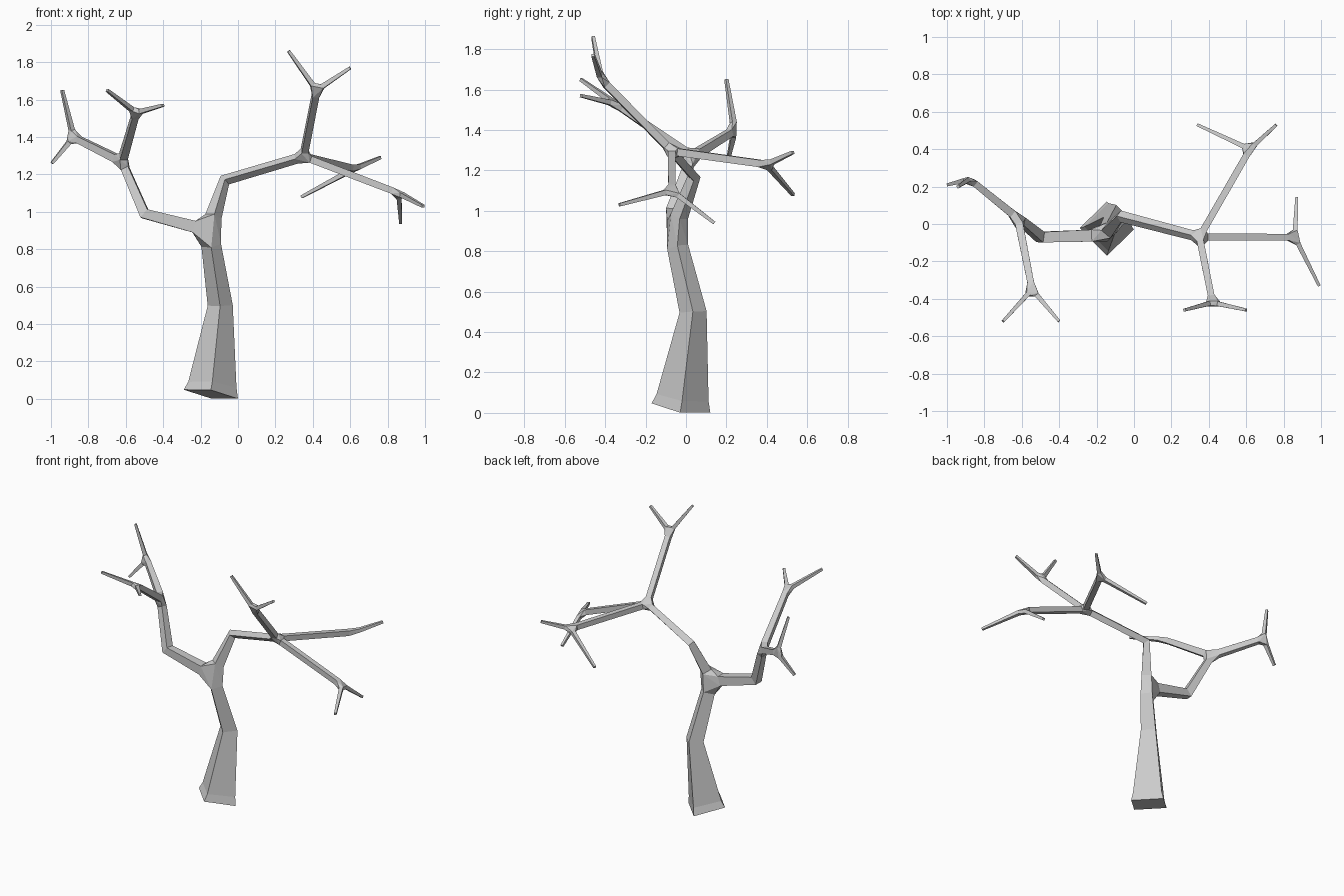
import bpy, bmesh, math
from mathutils import Vector

if "Cube" in bpy.data.objects:
    bpy.data.objects.remove(bpy.data.objects["Cube"])

bm = bmesh.new()


def ring(centre, u, n, r, roll):
    """Four-sided cross-section, u and n are perpendicular unit vectors."""
    v = n.cross(u)
    return [bm.verts.new(centre + r * (u * math.cos(a) + v * math.sin(a)))
            for a in (roll + k * math.pi / 2 for k in range(4))]


def grow(path, children=(), start_gap=0.0, base_normal=None):
    """Square tapering limb along path (x, y, z, radius); forks into children."""
    pts = [Vector(p[:3]) for p in path]
    rad = [p[3] for p in path]
    fork = pts[-1].copy()
    gap = 1.55 * rad[-1] if children else 0.0
    first = (pts[1] - pts[0]).normalized()
    last = (pts[-1] - pts[-2]).normalized()
    pts[0] = pts[0] + first * start_gap
    pts[-1] = pts[-1] - last * gap
    dirs = [base_normal or first]
    for i in range(1, len(pts) - 1):
        dirs.append(((pts[i] - pts[i - 1]).normalized()
                     + (pts[i + 1] - pts[i]).normalized()).normalized())
    dirs.append(last)

    # carry the section along the limb without twisting it
    n = dirs[0]
    if base_normal:
        u, roll = (Vector((1, 0, 0)) - n * n.x).normalized(), 0.0
    else:
        u, roll = n.cross(Vector((0, 0, 1))).normalized(), math.pi / 4
    rings = []
    for p, r, d in zip(pts, rad, dirs):
        u = n.rotation_difference(d) @ u
        u = (u - d * u.dot(d)).normalized()
        n = d
        rings.append(ring(p, u, n, r, roll))
    for a, b in zip(rings, rings[1:]):
        for k in range(4):
            m = (k + 1) % 4
            bm.faces.new((a[k], a[m], b[m], b[k]))
    if base_normal:
        bm.faces.new(rings[0])

    # end: either a cap or a faceted knot joining the child limbs
    if not children:
        bm.faces.new(rings[-1])
    else:
        joined = [rings[-1]]
        for r0, cpath, kids in children:
            joined.append(grow([(*fork, r0)] + cpath, kids, gap))
        out = bmesh.ops.convex_hull(bm, input=[v for g in joined for v in g])
        faces = [f for f in out["geom"] if isinstance(f, bmesh.types.BMFace)]
        inner = [f for f in faces if any(all(v in g for v in f.verts) for g in joined)]
        bmesh.ops.delete(bm, geom=inner, context="FACES_ONLY")
    return rings[0]


def tips(*ends):
    return [(0.018, [(*e, 0.011)], ()) for e in ends]


# left limb, ending in two forked twigs
left_limb = (0.045, [(-0.50, -0.07, 0.99, 0.040), (-0.62, 0.03, 1.27, 0.030)], [
    (0.030, [(-0.88, 0.24, 1.40, 0.025)],
     tips((-0.94, 0.20, 1.65), (-0.995, 0.21, 1.26))),
    (0.030, [(-0.545, -0.35, 1.53, 0.025)],
     tips((-0.70, -0.52, 1.65), (-0.40, -0.52, 1.57))),
])

# right limb, ending in three forked twigs
right_limb = (0.045, [(-0.07, 0.04, 1.17, 0.032), (0.35, -0.07, 1.295, 0.027)], [
    (0.026, [(0.42, -0.42, 1.65, 0.025)],
     tips((0.27, -0.46, 1.86), (0.60, -0.46, 1.77))),
    (0.026, [(0.62, 0.40, 1.23, 0.025)],
     tips((0.34, 0.53, 1.08), (0.76, 0.53, 1.29))),
    (0.026, [(0.86, -0.07, 1.10, 0.025)],
     tips((0.99, -0.33, 1.03), (0.87, 0.14, 0.94))),
])

# trunk with flared, slightly tilted foot
grow([(-0.145, -0.025, 0.025, 0.147), (-0.137, -0.017, 0.075, 0.130),
      (-0.095, 0.035, 0.50, 0.067), (-0.155, -0.06, 0.90, 0.053)],
     [left_limb, right_limb], base_normal=Vector((0.17, 0.155, 1)).normalized())

bmesh.ops.recalc_face_normals(bm, faces=bm.faces[:])
mesh = bpy.data.meshes.new("bare_tree")
bm.to_mesh(mesh)
bm.free()
bpy.context.collection.objects.link(bpy.data.objects.new("bare_tree", mesh))
